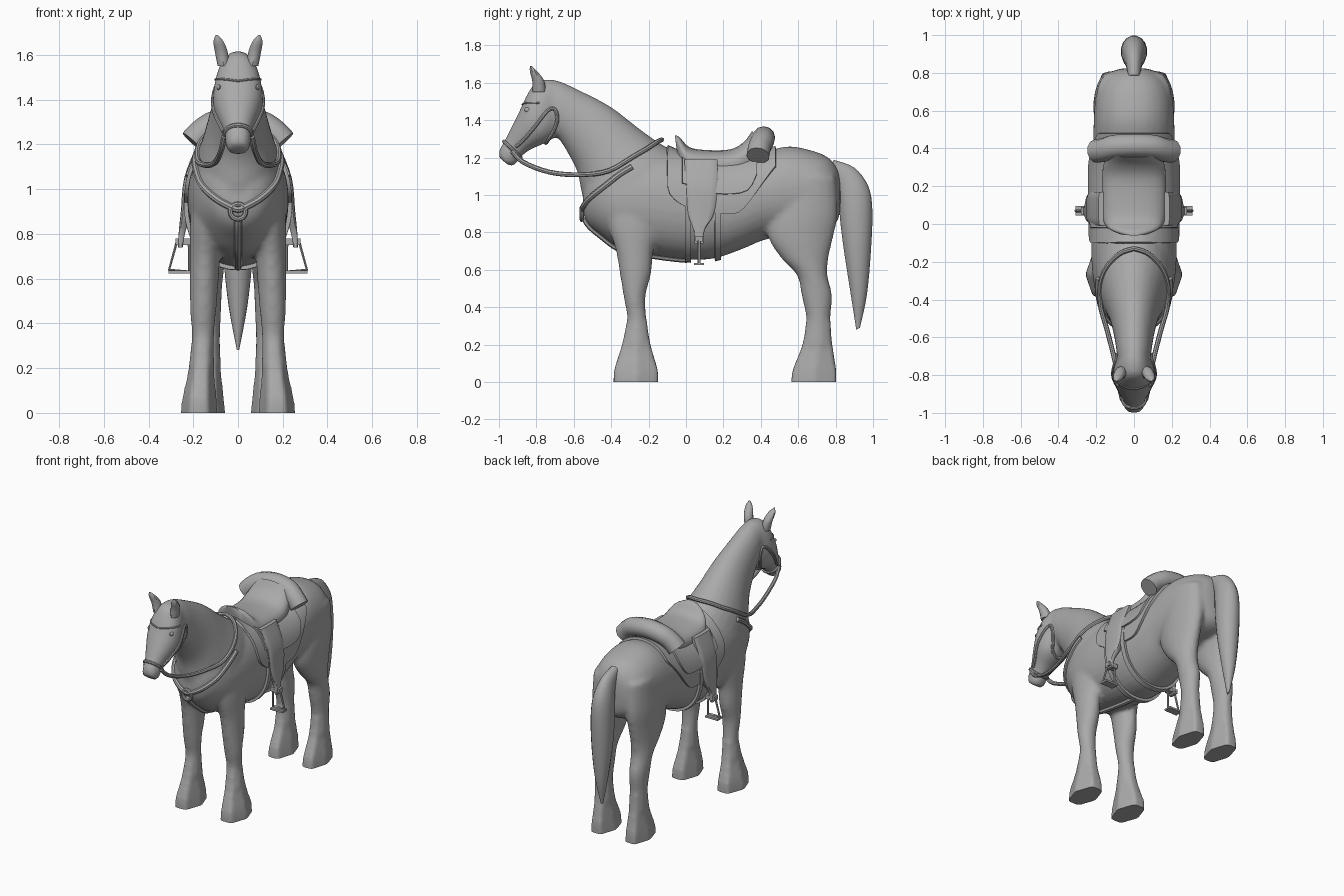
import bpy, bmesh, math
from mathutils import Vector
from mathutils.bvhtree import BVHTree

if "Cube" in bpy.data.objects:
    bpy.data.objects.remove(bpy.data.objects["Cube"])

grey = bpy.data.materials.new("plain_grey")
grey.diffuse_color = (0.4, 0.4, 0.4, 1)
grey.use_nodes = True
grey.node_tree.nodes["Principled BSDF"].inputs["Base Color"].default_value = grey.diffuse_color


def finish(name, me, angle=40):
    me.materials.clear()
    me.materials.append(grey)
    me.polygons.foreach_set("use_smooth", [True] * len(me.polygons))
    me.set_sharp_from_angle(angle=math.radians(angle))
    ob = bpy.data.objects.new(name, me)
    bpy.context.collection.objects.link(ob)
    return ob


def bake(ob):
    """Apply modifiers or curve bevels and return a plain mesh."""
    bpy.context.view_layer.update()
    dg = bpy.context.evaluated_depsgraph_get()
    me = bpy.data.meshes.new_from_object(ob.evaluated_get(dg))
    bpy.data.objects.remove(ob)
    return me


def spline(pts, k=4):
    """Catmull-Rom resampling of equal-length tuples."""
    out = []
    for i in range(len(pts) - 1):
        a, b, c, d = pts[max(i - 1, 0)], pts[i], pts[i + 1], pts[min(i + 2, len(pts) - 1)]
        for j in range(k):
            t = j / k
            out.append(tuple(0.5 * (2 * q + (r - p) * t + (2 * p - 5 * q + 4 * r - s) * t * t
                                    + (3 * q - p - 3 * r + s) * t ** 3)
                             for p, q, r, s in zip(a, b, c, d)))
    return out + [tuple(pts[-1])]


def side_sec(yt, zt, yb, zb, hw):
    """Section given by its upper and lower profile points and half width."""
    return (0, (yt + yb) / 2, (zt + zb) / 2, hw, 0, 0, 0, (yt - yb) / 2, (zt - zb) / 2)


def flat_sec(z, yf, yb, xi, xo, grow=1):
    """Horizontal section given by its front, back, inner and outer edges."""
    return ((xi + xo) / 2, (yf + yb) / 2, z, (xo - xi) / 2, 0, 0, 0, (yb - yf) / 2 * grow, 0)


def loft(bm, secs, n=20, p=2.0, side=1, k=4, shift=.5):
    rings = []
    for s in (spline(secs, k) if k > 1 else secs):
        c, u, v = Vector(s[:3]), Vector(s[3:6]), Vector(s[6:])
        ring = []
        for i in range(n):
            a = 2 * math.pi * (i + shift) / n
            ca, sa = math.cos(a), math.sin(a)
            q = c + u * math.copysign(abs(ca) ** (2 / p), ca) + v * math.copysign(abs(sa) ** (2 / p), sa)
            q.x *= side
            ring.append(bm.verts.new(q))
        rings.append(ring)
    for r, s in zip(rings, rings[1:]):
        for i in range(n):
            bm.faces.new((r[i], r[(i + 1) % n], s[(i + 1) % n], s[i]))
    bm.faces.new(rings[0])
    bm.faces.new(rings[-1])


def lofted(name, secs, **kw):
    bm = bmesh.new()
    loft(bm, secs, **kw)
    bmesh.ops.recalc_face_normals(bm, faces=bm.faces)
    me = bpy.data.meshes.new(name)
    bm.to_mesh(me)
    return finish(name, me)


# body: torso, neck, head and legs fused into one smooth skin
torso = [(-.55, .90, 1.05, .06), (-.52, .84, 1.14, .12), (-.45, .78, 1.2, .172), (-.35, .71, 1.22, .207),
         (-.2, .68, 1.24, .225), (0, .655, 1.22, .225), (.15, .66, 1.2, .225), (.3, .71, 1.2, .222),
         (.42, .76, 1.23, .217), (.55, .78, 1.26, .213), (.68, .80, 1.235, .203), (.76, .82, 1.2, .17),
         (.81, .86, 1.14, .11), (.825, .92, 1.06, .05)]
neck = [(-.8, 1.6, -.74, 1.36, .07), (-.7, 1.615, -.68, 1.3, .09), (-.56, 1.555, -.63, 1.22, .105),
        (-.4, 1.47, -.58, 1.12, .13), (-.25, 1.355, -.555, 1.0, .165), (-.12, 1.265, -.5, .85, .205),
        (0, 1.21, -.38, .76, .2)]
head = [(-.72, 1.62, -.68, 1.36, .08), (-.8, 1.605, -.69, 1.32, .1), (-.85, 1.535, -.735, 1.285, .112),
        (-.88, 1.47, -.78, 1.265, .108), (-.925, 1.38, -.835, 1.24, .083), (-.965, 1.3, -.88, 1.205, .06),
        (-.998, 1.24, -.91, 1.165, .056), (-1.0, 1.2, -.94, 1.152, .045)]
front_leg = [(1, -.42, -.15, .08, .2), (.85, -.42, -.14, .07, .215), (.7, -.375, -.175, .08, .217),
             (.58, -.355, -.185, .087, .217), (.46, -.335, -.215, .097, .214), (.33, -.315, -.21, .107, .208),
             (.2, -.342, -.19, .105, .222), (.07, -.382, -.153, .095, .25), (0, -.387, -.148, .09, .258),
             (-.06, -.387, -.148, .09, .258)]
hind_leg = [(1.1, .5, .8, .05, .2), (.9, .44, .812, .04, .215), (.77, .44, .787, .05, .213),
            (.66, .51, .762, .06, .207), (.57, .593, .757, .07, .2), (.46, .618, .782, .075, .194),
            (.33, .643, .772, .08, .186), (.2, .623, .782, .075, .188), (.07, .573, .802, .062, .2),
            (0, .563, .803, .055, .205), (-.06, .563, .803, .055, .205)]
bm = bmesh.new()
loft(bm, [side_sec(y, zt, y, zb, w) for y, zb, zt, w in torso], n=32, p=2.15)
loft(bm, [side_sec(*s) for s in neck], n=28)
loft(bm, [side_sec(*s) for s in head], n=28, p=2.2)
for s in (-1, 1):
    for leg in (front_leg, hind_leg):
        loft(bm, [flat_sec(*r) for r in leg[:-3]], n=20, p=1.9, side=s)
        # six-sided fetlock and hoof
        loft(bm, [flat_sec(*r, 1.15) for r in leg[-5:]], n=6, side=s, shift=0)
bmesh.ops.recalc_face_normals(bm, faces=bm.faces)
me = bpy.data.meshes.new("body")
bm.to_mesh(me)
body = finish("body_shells", me)
rm = body.modifiers.new("fuse", 'REMESH')
rm.mode = 'VOXEL'
rm.voxel_size = 0.014
sm = body.modifiers.new("soften", 'SMOOTH')
sm.factor, sm.iterations = 0.5, 6
me = bake(body)
bm = bmesh.new()
bm.from_mesh(me)
# flat hoof soles on the ground
geom = bm.verts[:] + bm.edges[:] + bm.faces[:]
bmesh.ops.bisect_plane(bm, geom=geom, plane_co=(0, 0, 0), plane_no=(0, 0, 1), clear_inner=True)
bmesh.ops.holes_fill(bm, edges=[e for e in bm.edges if e.is_boundary], sides=0)
bmesh.ops.recalc_face_normals(bm, faces=bm.faces)
skin = BVHTree.FromBMesh(bm)
bm.to_mesh(me)
finish("body", me, 50)


def snap(p, c, off, stick=True, reach=1.5):
    """Move p along the ray from c so that it lies on (or outside) the skin."""
    p, c = Vector(p), Vector(c)
    d = (p - c).normalized()
    hit = skin.ray_cast(c + d * reach, -d, reach)[0]
    if hit is None:
        return p
    r = (hit - c).length + off
    return c + d * (r if stick else max(r, (p - c).length))


def tube(name, pts, r, cyclic=False, res=2):
    cu = bpy.data.curves.new(name, 'CURVE')
    cu.dimensions = '3D'
    cu.bevel_depth, cu.bevel_resolution, cu.use_fill_caps = r, res, True
    sp = cu.splines.new('POLY')
    sp.points.add(len(pts) - 1)
    for q, p in zip(sp.points, pts):
        q.co = (*p, 1)
    sp.use_cyclic_u = cyclic
    ob = bpy.data.objects.new(name, cu)
    bpy.context.collection.objects.link(ob)
    return finish(name, bake(ob))


def both(pts):
    """Mirror a half path that ends on the centre plane."""
    return list(pts) + [(-p[0], p[1], p[2]) for p in reversed(pts[:-1])]


def panel(name, rows, off, thick, n=28):
    """Sheet draped over the back; each row has y and the height of its lower edge."""
    bm = bmesh.new()
    grid = []
    for y, zb in rows:
        top = math.pi if zb is None else math.atan2(.22, zb - .95)
        c = Vector((0, y, .95))
        angs = [top * (2 * i / n - 1) for i in range(n + 1)]
        grid.append([bm.verts.new(snap(c + Vector((math.sin(a), 0, math.cos(a))) * .2, c, off)) for a in angs])
    for r, s in zip(grid, grid[1:]):
        for i in range(n):
            bm.faces.new((r[i], r[i + 1], s[i + 1], s[i]))
    bmesh.ops.recalc_face_normals(bm, faces=bm.faces)
    me = bpy.data.meshes.new(name)
    bm.to_mesh(me)
    ob = finish(name, me)
    so = ob.modifiers.new("thickness", 'SOLIDIFY')
    so.thickness, so.offset = thick, 0
    return finish(name, bake(ob))


# ears, eyes and tail
for s, tag in ((-1, "left"), (1, "right")):
    lofted(tag + "_ear", [(x, y, z, u, 0, 0, 0, v, 0) for x, y, z, u, v in (
        (.064, -.785, 1.55, .028, .035), (.074, -.79, 1.61, .03, .032),
        (.087, -.815, 1.66, .024, .02), (.095, -.83, 1.69, .004, .004))], n=10, side=s, k=3)
    eye = snap((.1, -.855, 1.455), (0, -.8, 1.455), -.006)
    lofted(tag + "_eye", [(eye.x + .012 * math.sin(t), eye.y, eye.z, 0, .02 * math.cos(t), 0, 0, 0, .014 * math.cos(t))
                          for t in (-.9, 0, .5, 1, 1.4)], n=10, side=s, k=1)
lofted("tail", [side_sec(*s) for s in (
    (.79, 1.188, .77, 1.13, .03), (.9, 1.147, .805, 1.04, .045), (.975, 1.05, .815, .96, .062),
    (.998, .92, .825, .84, .07), (.99, .7, .845, .69, .066), (.968, .465, .875, .5, .043),
    (.93, .29, .91, .28, .006))], n=16)

# saddle pad, skirt and girths
panel("saddle_pad", spline([(-.1, 1.1), (-.085, 1.0), (.02, .93), (.22, .9), (.31, .93), (.42, 1.08), (.48, 1.19)], 3),
      .008, .016)
panel("saddle_skirt", spline([(-.02, 1.06), (.1, 1.02), (.2, 1.0), (.33, 1.02), (.38, 1.12)], 3), .02, .014)
for y, tag in ((.01, "front"), (.17, "rear")):
    panel(tag + "_girth", [(y - .016, None), (y + .016, None)], .008, .02, 48)

# seat with raised pommel and cantle
lofted("saddle_seat", [side_sec(*s) for s in (
    (-.06, 1.32, -.035, 1.13, .08), (-.035, 1.31, -.01, 1.1, .135), (.02, 1.255, .03, 1.08, .165),
    (.12, 1.24, .12, 1.08, .17), (.24, 1.245, .25, 1.08, .17), (.31, 1.285, .32, 1.1, .162),
    (.355, 1.345, .39, 1.12, .145))], n=24, p=2.4)
tube("bedroll", spline(both([(.202, .385, 1.21), (.16, .393, 1.253), (.1, .41, 1.29), (0, .415, 1.305)])), .062, res=4)

# fenders and stirrups
for s, tag in ((-1, "left"), (1, "right")):
    lofted(tag + "_fender", [flat_sec(*r) for r in (
        (1.19, -.01, .17, .14, .188), (1.05, 0, .17, .19, .241), (.9, .01, .15, .205, .256),
        (.81, .04, .1, .235, .265), (.74, .045, .095, .247, .268))], n=12, p=5, side=s)
    tube(tag + "_stirrup", [(x * s, .07, z) for x, z in ((.22, .76), (.275, .76), (.308, .64), (.218, .632))],
         .008, True, 1)
    for part, box in (("bar", (.75, .78, .05, .09, .21, .28)), ("tread", (.624, .636, .044, .096, .214, .31))):
        lofted(f"{tag}_stirrup_{part}", [flat_sec(z, *box[2:]) for z in box[:2]], n=4, p=200, side=s, k=1)

# breast collar with ring and belly strap
collar = [snap(p, (0, -.1, p[2]), .004) for p in spline(
    [(.2, -.3, 1.15), (.195, -.36, 1.11), (.17, -.46, 1.03), (.1, -.53, .96), (.03, -.55, .92), (0, -.55, .91)])]
tube("breast_collar", both(collar), .016)
hub = snap((0, -.55, .9), (0, -.1, .9), .01)
tube("collar_ring", [hub + Vector((.034 * math.cos(a), 0, .034 * math.sin(a)))
                     for a in (i * math.pi / 8 for i in range(16))], .011, True)
tube("belly_strap", [snap(p, (0, -.2, .95), .002) for p in spline(
    [(0, -.54, .88), (0, -.5, .83), (0, -.42, .74), (0, -.3, .68), (0, -.1, .66), (0, .01, .65)])], .018)

# bridle: noseband, cheek strap running into the throat strap, brow band
c, up = Vector((0, -.93, 1.245)), Vector((0, -.045, .043))
tube("noseband", [snap(c + up * math.cos(a) + Vector((.06 * math.sin(a), 0, 0)), c, .002, True, .2)
                  for a in (i * math.pi / 12 for i in range(24))], .01, True)
tube("cheek_strap", both([snap(p, (0, p[1], max(p[2], 1.33)), .002, True, .3) for p in spline(
    [(.07, -.91, 1.25), (.09, -.82, 1.35), (.11, -.74, 1.45), (.1, -.7, 1.455), (.1, -.69, 1.39), (.07, -.73, 1.3),
     (0, -.75, 1.27)])]), .01)
tube("brow_band", both([snap(p, (0, -.76, p[2] - .03), .001) for p in spline(
    [(.1, -.78, 1.49), (.085, -.85, 1.495), (0, -.88, 1.485)])]), .005)

# reins looping from the bit over the neck
tube("reins", both([snap(p, (0, p[1], 1.05), .006, False) if p[1] > -.6 else p for p in spline(
    [(.062, -.93, 1.235), (.075, -.87, 1.175), (.1, -.73, 1.122), (.14, -.57, 1.108), (.18, -.41, 1.13),
     (.155, -.25, 1.22), (.08, -.16, 1.28), (0, -.13, 1.295)])]), .013)
